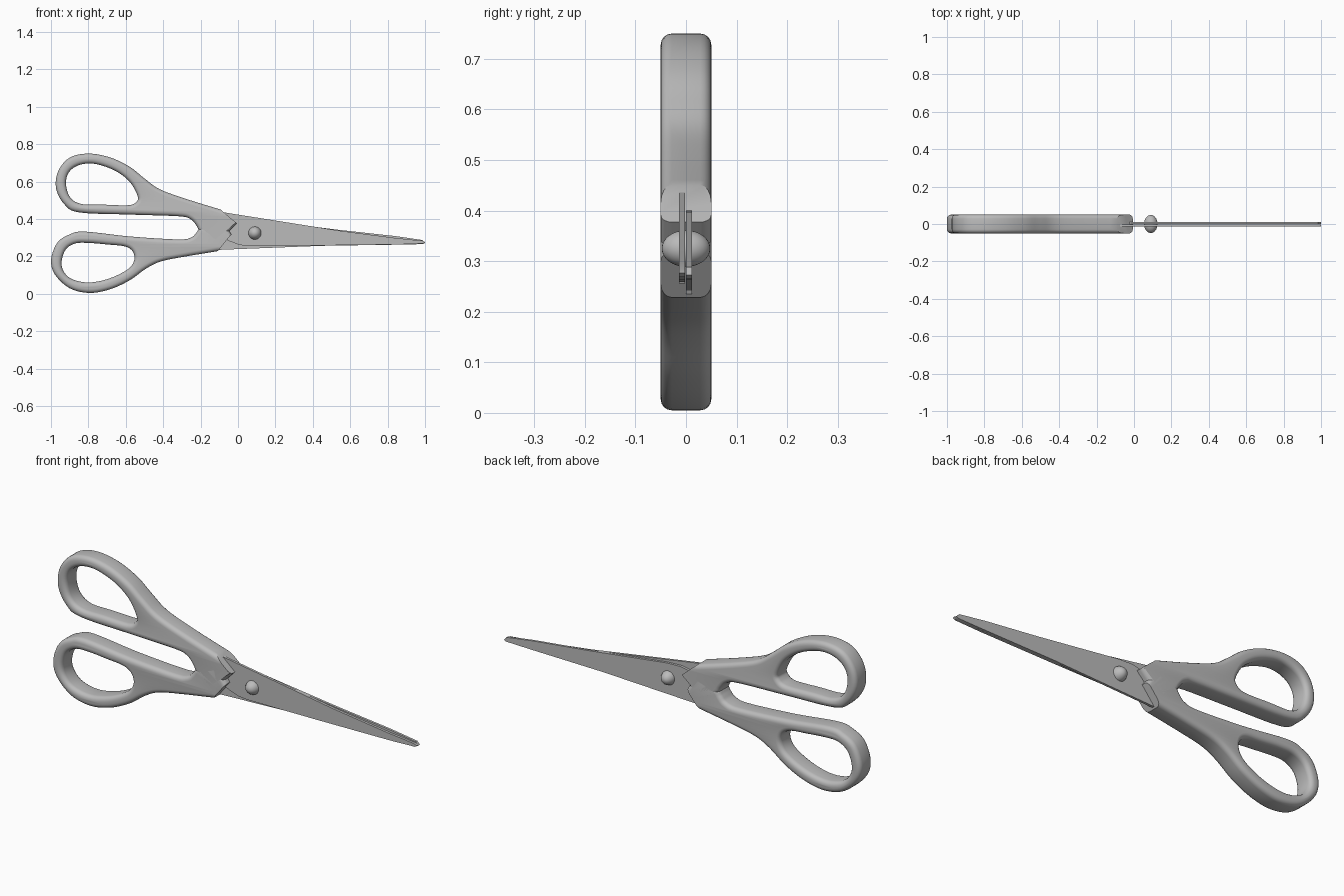
import bpy, bmesh, math
from mathutils import Vector, Matrix

if "Cube" in bpy.data.objects:
    bpy.data.objects.remove(bpy.data.objects["Cube"])

grey = bpy.data.materials.new("grey")
grey.diffuse_color = (0.5, 0.5, 0.5, 1)
grey.use_nodes = True
grey.node_tree.nodes["Principled BSDF"].inputs["Base Color"].default_value = grey.diffuse_color


def smooth_path(pts, closed, n=5):
    """Catmull-Rom curve through 2D points."""
    p = [Vector(q) for q in pts]
    m = len(p)
    out = []
    for i in range(m if closed else m - 1):
        if closed:
            a, b, c, d = (p[(i + k) % m] for k in (-1, 0, 1, 2))
        else:
            a, b, c, d = p[max(i - 1, 0)], p[i], p[i + 1], p[min(i + 2, m - 1)]
        for k in range(n):
            t = k / n
            out.append(0.5 * (2 * b + (c - a) * t + (2 * a - 5 * b + 4 * c - d) * t * t
                              + (3 * b - a - 3 * c + d) * t ** 3))
    if not closed:
        out.append(p[-1])
    return out


def plate(name, loops, half, y=0.0, bevel=0.0, cut=None):
    """Filled outline in the x-z plane, thickened along y, optionally cut by a line."""
    cu = bpy.data.curves.new(name, 'CURVE')
    cu.dimensions = '2D'
    cu.fill_mode = 'BOTH'
    cu.extrude = half - bevel
    cu.bevel_depth = bevel
    cu.bevel_resolution = 3
    cu.offset = -bevel
    for loop in loops:
        s = cu.splines.new('POLY')
        s.points.add(len(loop) - 1)
        for pt, q in zip(s.points, loop):
            pt.co = (q[0], q[1], 0, 1)
        s.use_cyclic_u = True
    ob = bpy.data.objects.new(name, cu)
    bpy.context.collection.objects.link(ob)
    bpy.ops.object.select_all(action='DESELECT')
    bpy.context.view_layer.objects.active = ob
    ob.select_set(True)
    bpy.ops.object.convert(target='MESH')
    ob = bpy.context.object
    ob.name = name
    bm = bmesh.new()
    bm.from_mesh(ob.data)
    bm.transform(Matrix.Translation((0, y, 0)) @ Matrix.Rotation(math.pi / 2, 4, 'X'))
    bmesh.ops.remove_doubles(bm, verts=bm.verts, dist=0.0003)
    if cut:
        point, normal = cut
        res = bmesh.ops.bisect_plane(bm, geom=bm.verts[:] + bm.edges[:] + bm.faces[:],
                                     plane_co=(point[0], 0, point[1]),
                                     plane_no=(normal[0], 0, normal[1]), clear_outer=True)
        rim = [e for e in res['geom_cut'] if isinstance(e, bmesh.types.BMEdge)]
        bmesh.ops.contextual_create(bm, geom=rim)
    bmesh.ops.recalc_face_normals(bm, faces=bm.faces)
    bm.to_mesh(ob.data)
    bm.free()
    ob.data.materials.clear()
    ob.data.materials.append(grey)
    bpy.ops.object.shade_smooth_by_angle(angle=math.radians(35))
    return ob


# Upper handle: outer outline, finger hole, slanted flat end
upper = [(0.03, 0.415), (-0.09, 0.45), (-0.285, 0.51), (-0.42, 0.56), (-0.5, 0.617),
         (-0.58, 0.68), (-0.685, 0.73), (-0.8, 0.75), (-0.9, 0.728), (-0.962, 0.655),
         (-0.972, 0.56), (-0.925, 0.475), (-0.845, 0.435), (-0.58, 0.424), (-0.32, 0.415),
         (-0.255, 0.4), (-0.222, 0.365), (-0.2, 0.33), (-0.12, 0.26)]
upper_hole = [(-0.92, 0.595), (-0.9, 0.655), (-0.845, 0.69), (-0.765, 0.695), (-0.66, 0.66),
              (-0.58, 0.6), (-0.537, 0.525), (-0.542, 0.493), (-0.585, 0.474),
              (-0.72, 0.477), (-0.84, 0.481), (-0.9, 0.52)]
plate("upper_handle", [smooth_path(upper, False), smooth_path(upper_hole, True)],
      0.05, bevel=0.022, cut=((-0.093, 0.451), (0.65, 0.76)))

# Lower handle: the same grip, swung slightly open
lower = [(0.01, 0.25), (-0.11, 0.228), (-0.28, 0.2), (-0.41, 0.174), (-0.49, 0.136),
         (-0.58, 0.072), (-0.685, 0.024), (-0.795, 0.005), (-0.9, 0.03), (-0.98, 0.105),
         (-0.999, 0.185), (-0.965, 0.275), (-0.9, 0.318), (-0.82, 0.333), (-0.58, 0.307),
         (-0.32, 0.291), (-0.25, 0.302), (-0.222, 0.328), (-0.195, 0.36), (-0.09, 0.4)]
lower_hole = [(-0.943, 0.174), (-0.92, 0.238), (-0.868, 0.27), (-0.793, 0.272),
              (-0.7, 0.264), (-0.606, 0.254), (-0.563, 0.227), (-0.555, 0.179),
              (-0.59, 0.131), (-0.686, 0.083), (-0.793, 0.061), (-0.884, 0.077),
              (-0.932, 0.12)]
plate("lower_handle", [smooth_path(lower, False), smooth_path(lower_hole, True)],
      0.05, bevel=0.022, cut=((-0.11, 0.226), (0.78, -0.63)))

# Blades: front one belongs to the upper handle, rear one to the lower
front = [(-0.2, 0.455), (-0.09, 0.438), (0.54, 0.338), (0.84, 0.299), (0.985, 0.284),
         (1.0, 0.277), (0.99, 0.269), (0.85, 0.264), (0.45, 0.259), (0.06, 0.256),
         (0.01, 0.261), (-0.05, 0.283), (-0.12, 0.318), (-0.18, 0.35), (-0.22, 0.4)]
plate("front_blade", [front], 0.006, y=-0.008)
rear = [(-0.19, 0.24), (-0.11, 0.235), (0.45, 0.257), (0.85, 0.263), (0.99, 0.266),
        (1.0, 0.273), (0.985, 0.288), (0.84, 0.309), (0.54, 0.342), (0.1, 0.397),
        (0.02, 0.4), (-0.04, 0.388), (-0.11, 0.355), (-0.17, 0.322), (-0.2, 0.29)]
plate("rear_blade", [rear], 0.006, y=0.006)

# Domed pivot rivet through both blades
bpy.ops.mesh.primitive_uv_sphere_add(segments=32, ring_count=16, radius=1)
rivet = bpy.context.object
rivet.name = "pivot_rivet"
rivet.data.transform(Matrix.Translation((0.09, 0, 0.325))
                     @ Matrix.Diagonal((0.036, 0.048, 0.036, 1)))
rivet.data.materials.append(grey)
bpy.ops.object.shade_smooth_by_angle(angle=math.radians(35))
